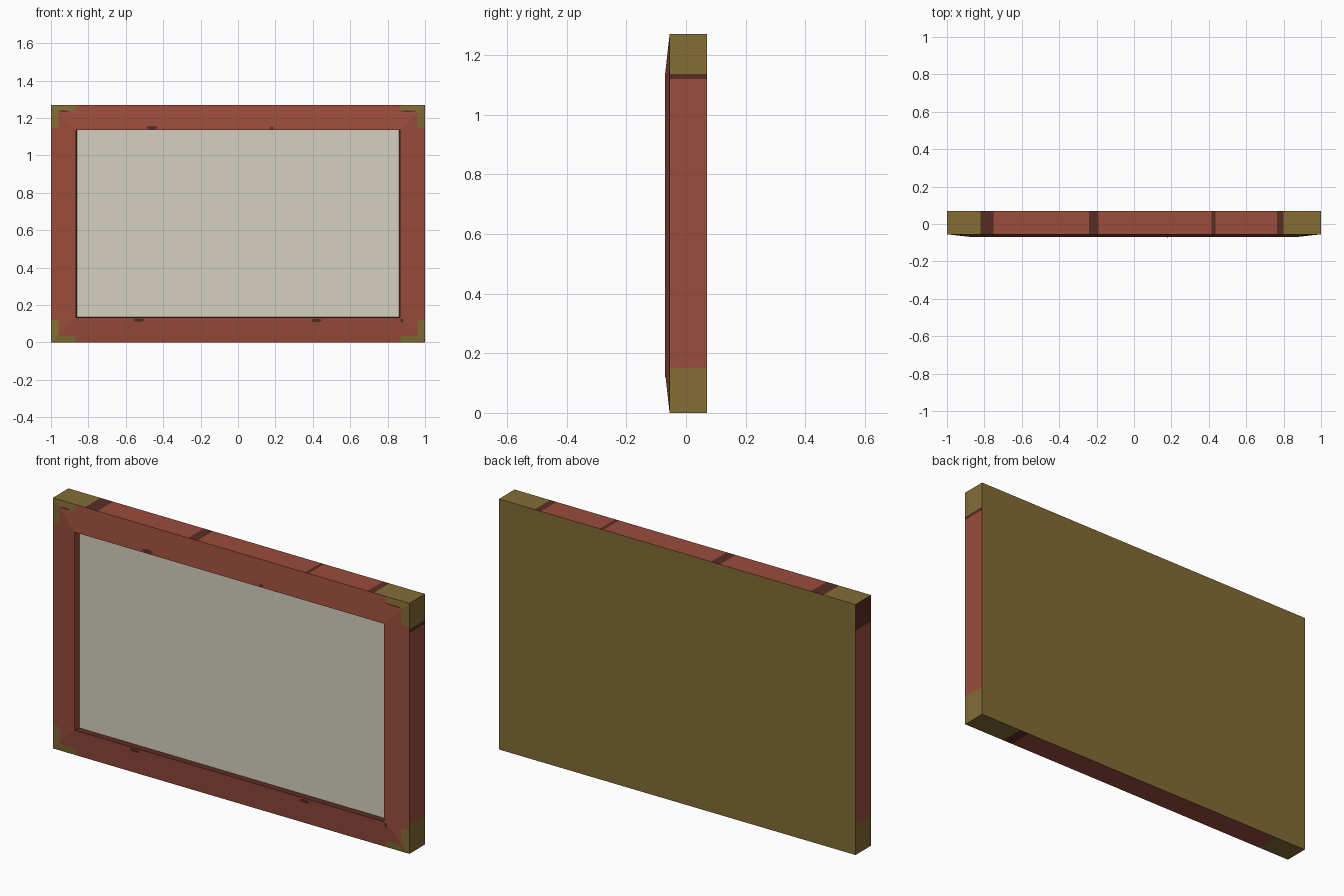
import bpy, bmesh, math

if "Cube" in bpy.data.objects:
    bpy.data.objects.remove(bpy.data.objects["Cube"])

W, H = 1.0, 1.27            # half width, height
B = 0.133                   # border width
Y_BACK, Y_EDGE, Y_LIP, Y_PIC = 0.07, -0.055, -0.07, -0.04


def material(name, r, g, b):
    m = bpy.data.materials.new(name)
    m.diffuse_color = tuple((c / 255) ** 2.2 for c in (r, g, b)) + (1,)
    m.use_nodes = True
    m.node_tree.nodes["Principled BSDF"].inputs["Base Color"].default_value = m.diffuse_color
    return m


red = material("red_wood", 152, 78, 62)
olive = material("olive_brass", 130, 108, 56)
dark = material("dark_wood", 90, 48, 40)
cream = material("cream_canvas", 211, 207, 191)


def finish(bm, name, mats):
    me = bpy.data.meshes.new(name)
    bm.to_mesh(me)
    bm.free()
    for m in mats:
        me.materials.append(m)
    ob = bpy.data.objects.new(name, me)
    bpy.context.collection.objects.link(ob)
    return ob


# Frame: nested rectangles joined into a mitred moulding with closed back
bm = bmesh.new()


def ring(inset_x, inset_z, y):
    x = W - inset_x
    return [bm.verts.new((sx * x, y, z)) for sx, z in
            ((-1, inset_z), (1, inset_z), (1, H - inset_z), (-1, H - inset_z))]


rings = [ring(0, 0, Y_BACK), ring(0, 0, Y_EDGE),
         ring(B, B, Y_LIP), ring(B + 0.007, B + 0.002, Y_PIC)]
bm.faces.new(rings[0])
for a, b in zip(rings, rings[1:]):
    for i in range(4):
        j = (i + 1) % 4
        bm.faces.new((a[i], a[j], b[j], b[i]))
bm.faces.new(rings[-1])
bmesh.ops.recalc_face_normals(bm, faces=bm.faces[:])

# Cut lines for the brass corners and dark bands
TOP_BANDS = [(-0.82, -0.75), (-0.24, -0.19), (0.415, 0.435), (0.765, 0.80)]
cuts_x = [x for band in TOP_BANDS for x in band] + [-0.96, 0.96, -0.87, 0.87, 0.71]
cuts_z = [0.035, 0.12, 0.15, 1.12, 1.137, 1.15, 1.235]
for axis, values in ((0, cuts_x), (2, cuts_z)):
    for v in values:
        co, no = [0, 0, 0], [0, 0, 0]
        co[axis], no[axis] = v, 1
        bmesh.ops.bisect_plane(bm, geom=bm.verts[:] + bm.edges[:] + bm.faces[:],
                               plane_co=co, plane_no=no)

# Colour by face direction and position: 0 red, 1 olive, 2 dark, 3 cream
for f in bm.faces:
    c, n = f.calc_center_median(), f.normal
    edge_z = min(c.z, H - c.z)
    outer = abs(c.x) > W - 0.001 or edge_z < 0.001
    idx = 0
    if n.y > 0.9:
        idx = 1
    elif not outer and n.y < -0.9:
        if abs(c.x) < W - B - 0.006 and edge_z > B + 0.001:
            idx = 3
        elif abs(c.x) > 0.87 and edge_z < 0.12 and (abs(c.x) > 0.96 or edge_z < 0.035):
            idx = 1
    elif not outer:
        idx = 2 if abs(n.z) > 0.5 else 0
    elif n.z > 0.9:
        if c.x < -0.82 or c.x > 0.80:
            idx = 1
        elif any(a < c.x < b for a, b in TOP_BANDS):
            idx = 2
    elif n.z < -0.9:
        idx = 1 if c.x > 0.765 or c.x < -0.82 else 2 if c.x > 0.71 else 0
    elif n.x > 0.9:
        idx = 1 if c.z > 1.137 or c.z < 0.15 else 2 if c.z > 1.12 else 0
    else:
        idx = 2 if c.z > 1.137 else 1 if c.z < 0.15 else 0
    f.material_index = idx
finish(bm, "frame_with_canvas", [red, olive, dark, cream])


def slope_y(x, z):
    """Depth of the front moulding surface at a point."""
    d = min(W - abs(x), z, H - z, B)
    return Y_EDGE + (Y_LIP - Y_EDGE) * d / B


# Worn dark spots lying on the front moulding
SPOTS = [(-0.46, 1.149, 0.03, 0.010), (0.18, 1.146, 0.01, 0.008),
         (-0.53, 0.120, 0.03, 0.010), (0.42, 0.118, 0.028, 0.010),
         (0.876, 0.118, 0.008, 0.012), (-0.93, 1.237, 0.03, 0.004),
         (0.91, 1.237, 0.045, 0.004)]
for x, z, rx, rz in SPOTS:
    bm = bmesh.new()
    pts = [(x + rx * math.cos(math.tau * k / 10), z + rz * math.sin(math.tau * k / 10))
           for k in range(10)]
    bm.faces.new([bm.verts.new((px, slope_y(px, pz) - 0.001, pz)) for px, pz in pts])
    finish(bm, "worn_spot", [dark])
